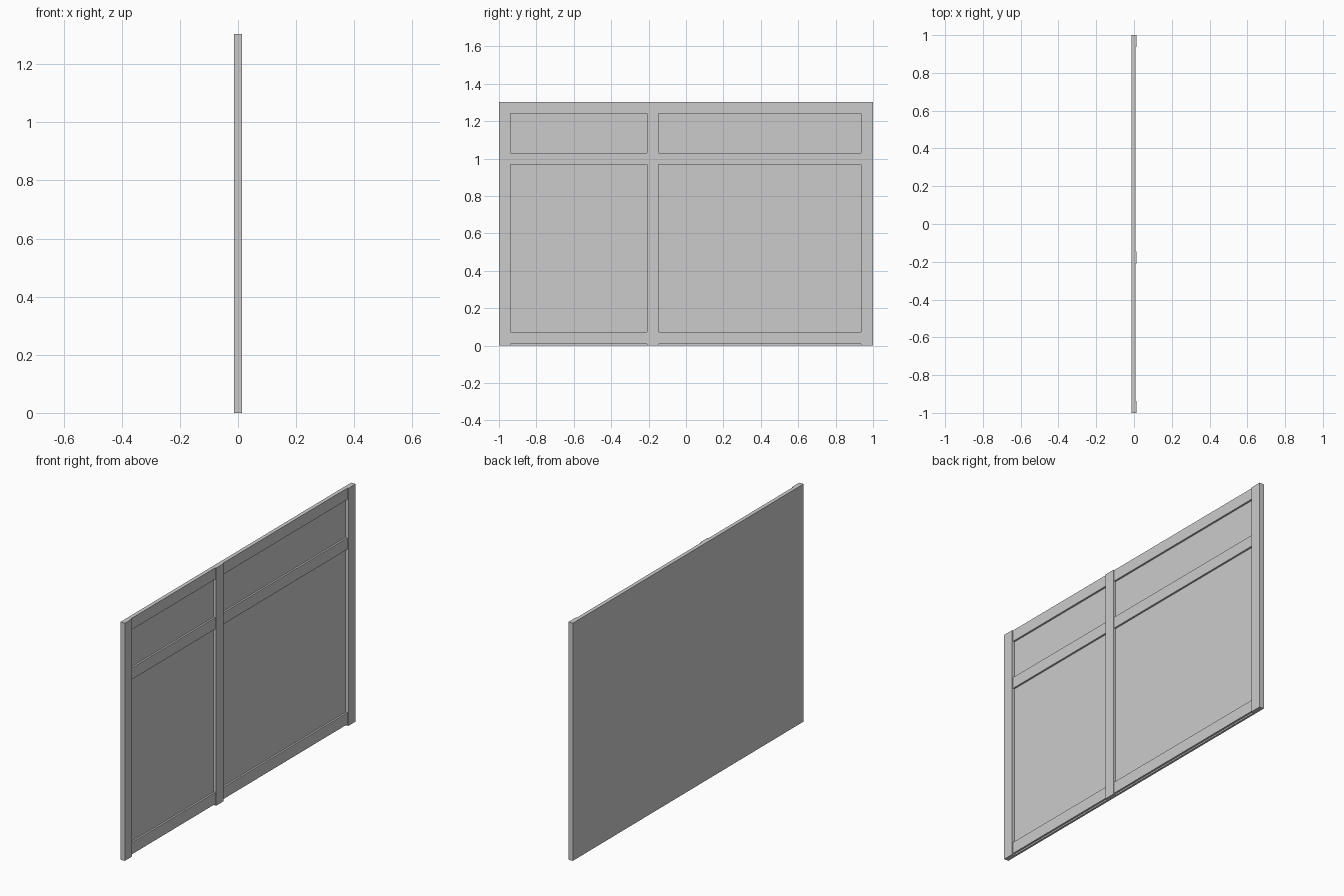
import bpy

if "Cube" in bpy.data.objects:
    bpy.data.objects.remove(bpy.data.objects["Cube"])


def box(name, x, y, z):
    """Box from (min, max) ranges on each axis."""
    bpy.ops.mesh.primitive_cube_add(
        size=1, location=[(a + b) / 2 for a, b in (x, y, z)])
    ob = bpy.context.object
    ob.name = name
    ob.scale = [b - a for a, b in (x, y, z)]
    bpy.ops.object.transform_apply(location=False, rotation=False, scale=True)
    return ob


BACK, FACE, RAIL, STILE = -0.0135, -0.002, 0.008, 0.0135
TOP = 1.303

# Flat backing board
box("backing_board", (BACK, FACE), (-1, 1), (0, TOP))

# Upright battens, standing slightly proud of the rails
stiles = [(-1, -0.938), (-0.208, -0.146), (0.936, 1)]
for i, y in enumerate(stiles):
    box(f"stile_{i + 1}", (FACE, STILE), y, (0, TOP))

# Horizontal battens between neighbouring uprights
rails = {"bottom": (0.008, 0.072), "middle": (0.967, 1.03), "top": (1.24, TOP)}
for i in range(2):
    for label, z in rails.items():
        box(f"{label}_rail_{i + 1}", (FACE, RAIL),
            (stiles[i][1], stiles[i + 1][0]), z)
